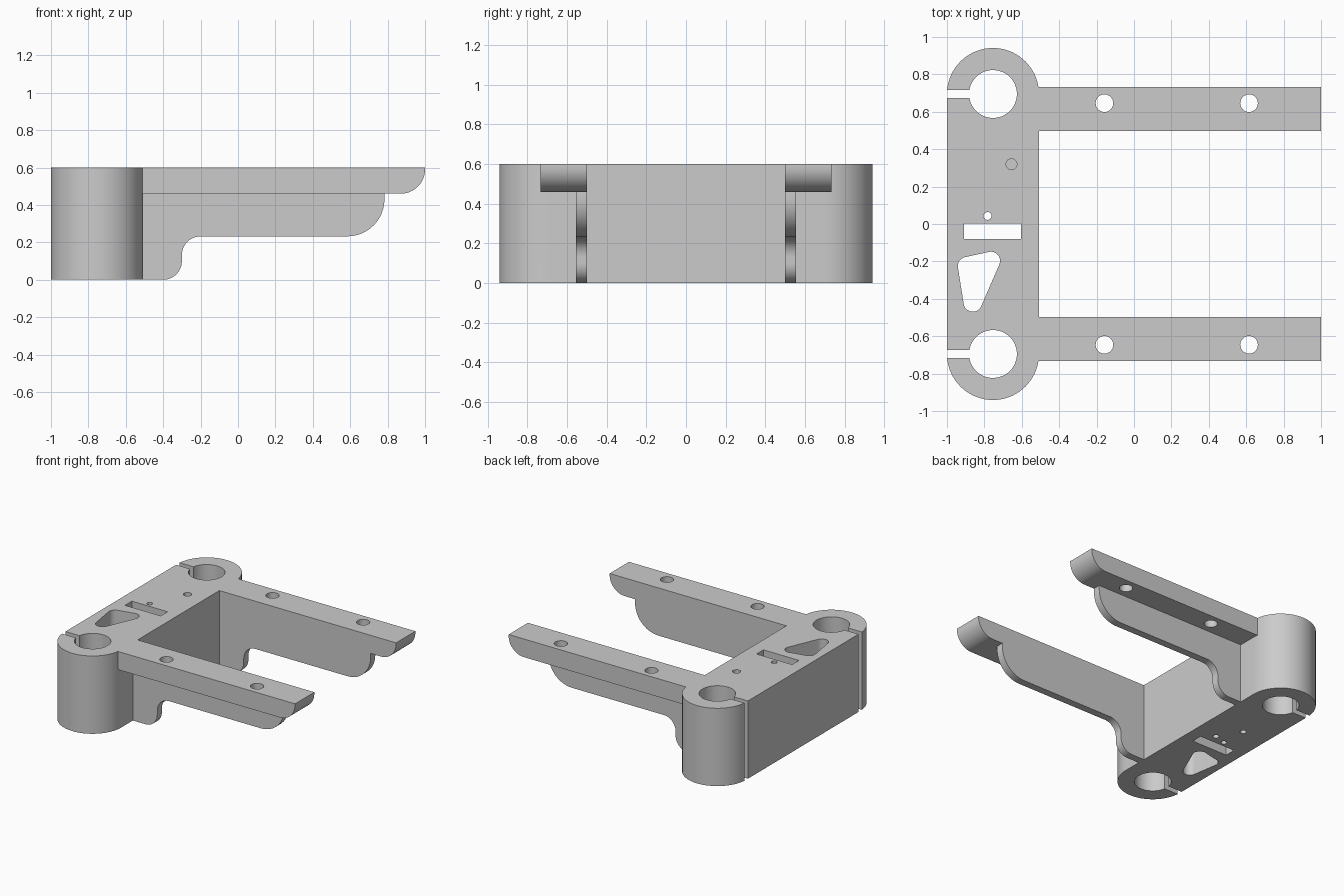
import bpy
import bmesh
from math import cos, sin, radians

HEIGHT = 0.6
CLAMP_X, CLAMP_Y, CLAMP_R = -0.754, 0.695, 0.246
INNER_X = CLAMP_X + CLAMP_R

cube = bpy.data.objects.get("Cube")
if cube:
    bpy.data.objects.remove(cube, do_unlink=True)

grey = bpy.data.materials.new("plain grey")
grey.use_nodes = True
colour = (0.6, 0.6, 0.6, 1)
grey.diffuse_color = colour
grey.node_tree.nodes["Principled BSDF"].inputs["Base Color"].default_value = colour


def arc(cx, cy, r, start, end, steps=12):
    """Points along an arc, angles in degrees."""
    angles = [radians(start + (end - start) * i / steps) for i in range(steps + 1)]
    return [(cx + r * cos(a), cy + r * sin(a)) for a in angles]


def circle(cx, cy, r, steps=40):
    return arc(cx, cy, r, 0, 360, steps)[:-1]


def rectangle(x0, x1, y0, y1):
    return [(x0, y0), (x1, y0), (x1, y1), (x0, y1)]


def prism(name, profile, low, high, axis="z"):
    """Extrude a flat profile (xy along z, or xz along y)."""
    bm = bmesh.new()
    place = (lambda u, v: (u, v, low)) if axis == "z" else (lambda u, v: (u, low, v))
    face = bm.faces.new([bm.verts.new(place(u, v)) for u, v in profile])
    moved = bmesh.ops.extrude_face_region(bm, geom=[face])["geom"]
    step = (0, 0, high - low) if axis == "z" else (0, high - low, 0)
    bmesh.ops.translate(bm, vec=step,
                        verts=[g for g in moved if isinstance(g, bmesh.types.BMVert)])
    bmesh.ops.recalc_face_normals(bm, faces=bm.faces)
    mesh = bpy.data.meshes.new(name)
    bm.to_mesh(mesh)
    bm.free()
    mesh.materials.append(grey)
    obj = bpy.data.objects.new(name, mesh)
    bpy.context.collection.objects.link(obj)
    return obj


def combine(target, tool, operation):
    """Apply a boolean and discard the tool object."""
    mod = target.modifiers.new("boolean", "BOOLEAN")
    mod.operation, mod.solver, mod.object = operation, "EXACT", tool
    bpy.context.view_layer.objects.active = target
    bpy.ops.object.modifier_apply(modifier=mod.name)
    bpy.data.objects.remove(tool, do_unlink=True)


def cut(profile, low=-0.1, high=HEIGHT + 0.1):
    combine(frame, prism("cutter", profile, low, high), "DIFFERENCE")


# Main block with a round clamp at each end
outline = (arc(CLAMP_X, CLAMP_Y, CLAMP_R, 0, 180, 36)
           + arc(CLAMP_X, -CLAMP_Y, CLAMP_R, 180, 360, 36))
frame = prism("bracket_frame", outline, 0, HEIGHT)

# Arm profiles seen from the side
start = INNER_X - 0.04
flange = ([(start, HEIGHT), (start, 0.46)]
          + arc(0.87, 0.59, 0.13, -90, 0) + [(1, HEIGHT)])
web = ([(start, 0.5), (start, 0)]
       + arc(-0.4, 0.1, 0.1, -90, 0)
       + arc(-0.2, 0.132, 0.1, 180, 90)
       + arc(0.585, 0.232, 0.0, 0, 0, 1)[:1]
       + arc(0.585, 0.43, 0.198, -90, 0)[1:]
       + [(0.783, 0.5)])

# Two arms, each a flat flange over a thin web
for side in (-1, 1):
    arm = prism("arm", flange, side * 0.498, side * 0.733, "y")
    combine(arm, prism("web", web, side * 0.498, side * 0.555, "y"), "UNION")
    combine(frame, arm, "UNION")

# Rod bores, clamp slits and arm screw holes
for side in (-1, 1):
    y = side * CLAMP_Y
    cut(circle(CLAMP_X, y, 0.128, 48))
    cut(rectangle(-1.1, CLAMP_X - 0.1, y - 0.021, y + 0.021))
    for x in (-0.158, 0.615):
        cut(circle(x, side * 0.646, 0.047, 32))

# Belt slot and rounded triangular opening
cut(rectangle(-0.908, -0.604, -0.08, 0.004))
cut(arc(-0.765, -0.197, 0.049, -22, 102)
    + arc(-0.893, -0.225, 0.049, 102, 189)
    + arc(-0.862, -0.42, 0.049, 189, 338))

# Small through hole, blind hole on top, two blind holes underneath
cut(circle(-0.783, 0.043, 0.021, 24))
cut(circle(-0.655, 0.32, 0.029, 24), HEIGHT - 0.2)
for x, y in ((-0.685, 0.073), (-0.79, 0.245)):
    cut(circle(x, y, 0.022, 24), -0.1, 0.15)

# Smooth curved walls, keep crisp edges
bpy.ops.object.select_all(action="DESELECT")
frame.select_set(True)
bpy.context.view_layer.objects.active = frame
bpy.ops.object.shade_smooth_by_angle(angle=radians(30))
